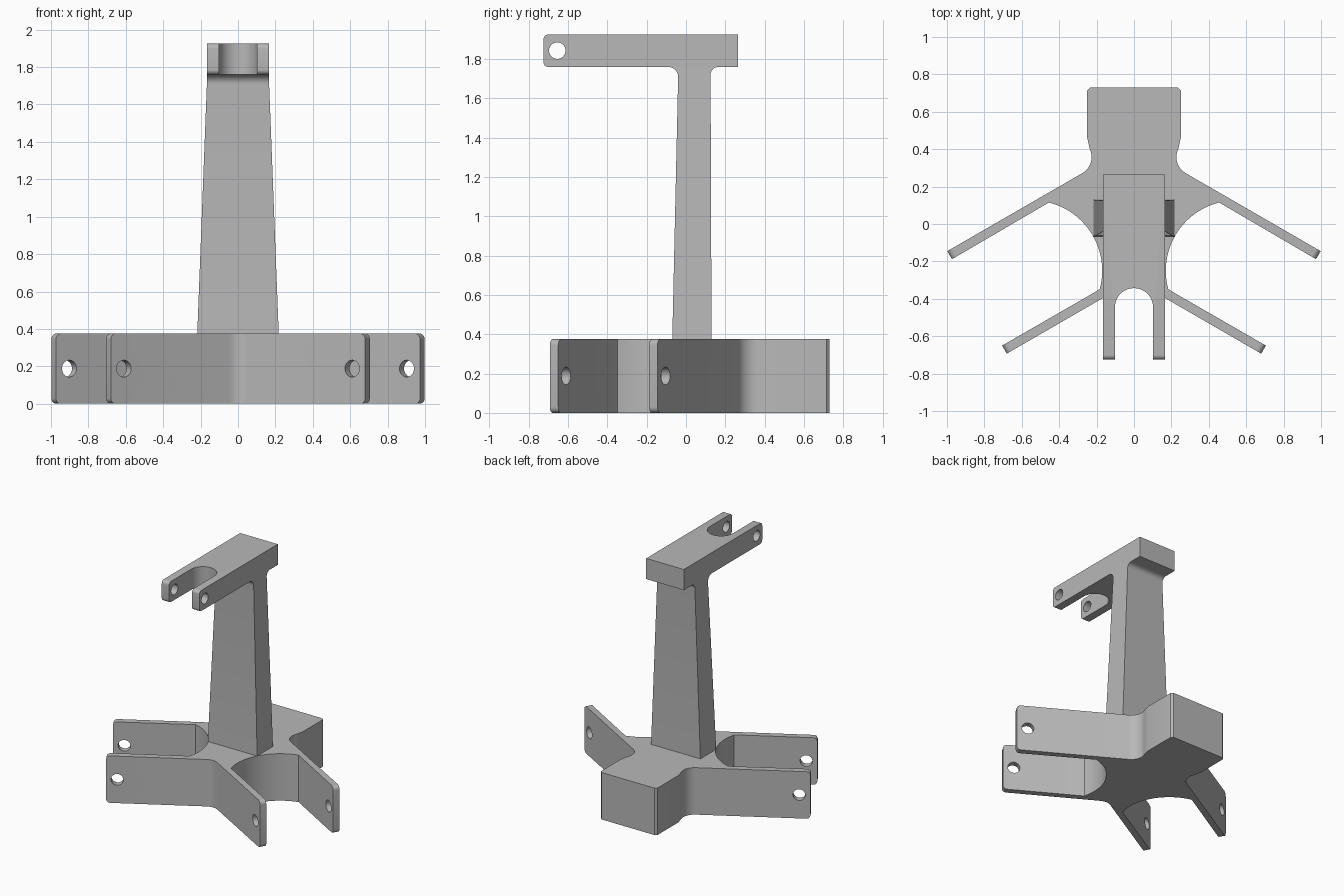
import bpy, bmesh, math
from mathutils import Vector, Matrix

if "Cube" in bpy.data.objects:
    bpy.data.objects.remove(bpy.data.objects["Cube"])

grey = bpy.data.materials.new("light grey")
grey.diffuse_color = (0.48, 0.48, 0.48, 1)
grey.use_nodes = True
grey.node_tree.nodes["Principled BSDF"].inputs["Base Color"].default_value = grey.diffuse_color


def arc(cx, cy, r, a0, a1, n):
    """Points along an arc, angles in degrees."""
    angles = [math.radians(a0 + (a1 - a0) * i / n) for i in range(n + 1)]
    return [(cx + r * math.cos(a), cy + r * math.sin(a)) for a in angles]


def extrude(name, outline, depth, place, round_edge=None, radius=0.03):
    """Prism from an outline; place maps (u, v, w) to a point."""
    bm = bmesh.new()
    low = [bm.verts.new(place(u, v, 0)) for u, v in outline]
    high = [bm.verts.new(place(u, v, depth)) for u, v in outline]
    bm.faces.new(low)
    bm.faces.new(high)
    n = len(low)
    for i in range(n):
        j = (i + 1) % n
        bm.faces.new((low[i], low[j], high[j], high[i]))
    bmesh.ops.recalc_face_normals(bm, faces=bm.faces)
    if round_edge:
        edges = [e for e in bm.edges if round_edge(e)]
        bmesh.ops.bevel(bm, geom=edges, offset=radius, segments=6,
                        profile=0.5, affect='EDGES')
    mesh = bpy.data.meshes.new(name)
    bm.to_mesh(mesh)
    bm.free()
    mesh.materials.append(grey)
    obj = bpy.data.objects.new(name, mesh)
    bpy.context.collection.objects.link(obj)
    return obj


def drill(obj, centre, direction, r, length):
    """Cut a round hole through obj."""
    rot = Vector(direction).to_track_quat('Z', 'Y').to_matrix().to_4x4()
    bpy.ops.mesh.primitive_cylinder_add(vertices=32, radius=r, depth=length)
    cutter = bpy.context.object
    cutter.matrix_world = Matrix.Translation(centre) @ rot
    cutter.data.materials.append(grey)
    mod = obj.modifiers.new("hole", 'BOOLEAN')
    mod.operation = 'DIFFERENCE'
    mod.solver = 'EXACT'
    mod.object = cutter
    bpy.context.view_layer.objects.active = obj
    bpy.ops.object.modifier_apply(modifier=mod.name)
    bpy.data.objects.remove(cutter, do_unlink=True)


def smooth(obj):
    bpy.ops.object.select_all(action='DESELECT')
    obj.select_set(True)
    bpy.context.view_layer.objects.active = obj
    bpy.ops.object.shade_smooth_by_angle(angle=math.radians(32))


# Base plate: right half of the plan, mirrored to the left
half = [(0.235, 0.73), (0.25, 0.715), (0.25, 0.46)]
half += arc(0.327, 0.358, 0.10, 155, 240, 12)           # neck
half += [(0.998, -0.145), (0.973, -0.188)]              # rear arm end
half += arc(0.546, -0.25, 0.376, 104, 195, 28)          # curved web
half += [(0.205, -0.362), (0.705, -0.65), (0.68, -0.693)]  # front arm end
half += [(0.05, -0.329), (0.035, -0.322), (0.018, -0.316), (0, -0.314)]
outline = half + [(-x, y) for x, y in reversed(half[:-1])]


def arm_end(e):
    a, b = e.verts[0].co, e.verts[1].co
    m = (a + b) / 2
    return (abs(a.z - b.z) < 1e-4 and e.calc_length() < 0.06 and
            ((abs(m.x) > 0.96 and m.y < -0.1) or
             (abs(m.x) > 0.67 and m.y < -0.6)))


base = extrude("base", outline, 0.375, lambda u, v, w: (u, v, w), arm_end)
for s in (-1, 1):
    for x, y in ((0.915, -0.124), (0.623, -0.631)):
        drill(base, (s * x, y, 0.188), (s * 0.5, 0.866, 0), 0.045, 0.2)
smooth(base)

# Column: side profile with fillets under the head, narrowing upwards
side = [(-0.07, 0.37)] + arc(-0.09, 1.71, 0.05, 0, 90, 8)
side += arc(0.165, 1.72, 0.04, 90, 180, 8) + [(0.13, 0.37)]


def column_point(y, z, w):
    t = min((z - 0.37) / 1.35, 1)
    return ((w * 2 - 1) * (0.218 - 0.052 * t), y, z)


smooth(extrude("column", side, 1, column_point))

# Head: fork with a round-bottomed slot
fork = [(-0.166, 0.265), (-0.166, -0.725), (-0.102, -0.725)]
fork += arc(0, -0.445, 0.102, 180, 0, 24)
fork += [(0.102, -0.725), (0.166, -0.725), (0.166, 0.265)]


def prong_end(e):
    a, b = e.verts[0].co, e.verts[1].co
    return abs(a.z - b.z) < 1e-4 and max(a.y, b.y) < -0.72


head = extrude("head", fork, 0.165, lambda u, v, w: (u, v, 1.76 + w),
               prong_end, 0.025)
drill(head, (0, -0.655, 1.843), (1, 0, 0), 0.042, 0.6)
smooth(head)
